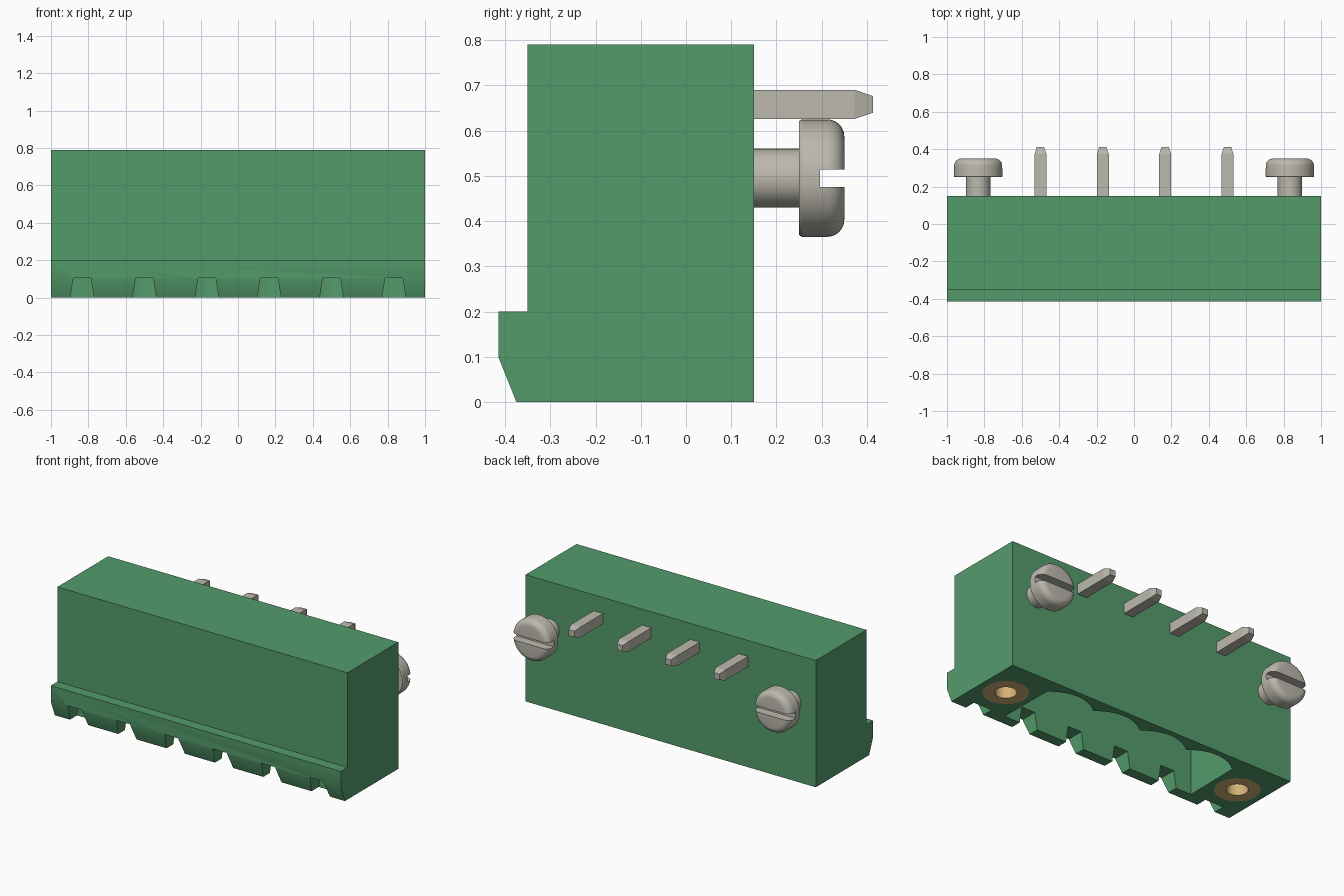
import bpy, bmesh, math
from mathutils import Matrix

default = bpy.data.objects.get("Cube")
if default:
    bpy.data.objects.remove(default, do_unlink=True)


def material(name, rgb):
    m = bpy.data.materials.new(name)
    m.use_nodes = True
    m.diffuse_color = (*rgb, 1)
    m.node_tree.nodes["Principled BSDF"].inputs["Base Color"].default_value = (*rgb, 1)
    return m


GREEN = material("green plastic", (0.088, 0.33, 0.148))
STEEL = material("tinned metal", (0.50, 0.485, 0.42))
BRASS = material("brass", (0.67, 0.45, 0.19))

PITCH = 1 / 3
POLES = [PITCH * (i - 1.5) for i in range(4)]
SCREW_X = 2.5 * PITCH
PLUG_Y = -0.107


def finish(name, bm, mat):
    bmesh.ops.remove_doubles(bm, verts=bm.verts, dist=1e-5)
    bmesh.ops.recalc_face_normals(bm, faces=bm.faces)
    me = bpy.data.meshes.new(name)
    bm.to_mesh(me)
    bm.free()
    me.materials.append(mat)
    ob = bpy.data.objects.new(name, me)
    bpy.context.collection.objects.link(ob)
    return ob


def prism(name, points, place, start, end, mat):
    """Extrude a 2D outline; place(u, v, w) maps it into the model."""
    bm = bmesh.new()
    a, b = ([bm.verts.new(place(u, v, w)) for u, v in points] for w in (start, end))
    bm.faces.new(a)
    bm.faces.new(b)
    n = len(points)
    for i in range(n):
        j = (i + 1) % n
        bm.faces.new((a[i], a[j], b[j], b[i]))
    return finish(name, bm, mat)


def lathe(name, profile, matrix, mat, closed=False):
    """Turn a (radius, height) profile around the local z axis."""
    bm = bmesh.new()
    vs = [bm.verts.new((r, 0, h)) for r, h in profile]
    pairs = list(zip(vs, vs[1:])) + ([(vs[-1], vs[0])] if closed else [])
    es = [bm.edges.new(p) for p in pairs]
    bmesh.ops.spin(bm, geom=vs + es, cent=(0, 0, 0), axis=(0, 0, 1),
                   angle=math.tau, steps=40, use_duplicate=False)
    bmesh.ops.transform(bm, matrix=matrix, verts=bm.verts)
    return finish(name, bm, mat)


def cut(ob, cutters):
    for c in cutters:
        mod = ob.modifiers.new("cut", "BOOLEAN")
        mod.operation, mod.solver, mod.object = "DIFFERENCE", "EXACT", c
    dg = bpy.context.evaluated_depsgraph_get()
    me = bpy.data.meshes.new_from_object(ob.evaluated_get(dg))
    ob.modifiers.clear()
    ob.data = me
    for c in cutters:
        bpy.data.objects.remove(c, do_unlink=True)


def smooth(ob):
    bpy.ops.object.select_all(action="DESELECT")
    ob.select_set(True)
    bpy.context.view_layer.objects.active = ob
    bpy.ops.object.shade_smooth_by_angle(angle=math.radians(30))


def along_x(u, v, w):
    return (w, u, v)


def along_y(u, v, w):
    return (u, w, v)


def along_z(u, v, w):
    return (u, v, w)


# Housing with a front lip
housing = prism("housing", [(0.15, 0), (0.15, 0.79), (-0.35, 0.79), (-0.35, 0.2),
                            (-0.415, 0.2), (-0.415, 0.1), (-0.375, 0)],
                along_x, -1, 1, GREEN)

# Plug cavity, scalloped along its back wall
outline = [(-0.67, -0.31)]
for pole in POLES:
    for k in range(10):
        t = -1 + k / 5
        outline.append((pole + t * PITCH / 2, 0.05 + 0.065 * (1 - t * t)))
outline += [(2 * PITCH, 0.05), (0.67, -0.31)]
cutters = [prism("cavity_cutter", outline, along_z, -0.1, 0.56, GREEN)]

# Keying notches in the front lip
for x in POLES + [-SCREW_X, SCREW_X]:
    cutters.append(prism("notch_cutter",
                         [(x - 0.066, -0.02), (x + 0.066, -0.02),
                          (x + 0.047, 0.105), (x - 0.047, 0.105)],
                         along_y, -0.5, -0.305, GREEN))

# Bores for the threaded inserts
for x in (-SCREW_X, SCREW_X):
    cutters.append(lathe("bore_cutter", [(0, -0.1), (0.128, -0.1), (0.128, 0.45), (0, 0.45)],
                         Matrix.Translation((x, PLUG_Y, 0)), GREEN))
cut(housing, cutters)
smooth(housing)

# Threaded inserts and slotted mounting screws
arc = [(0.092 + 0.038 * math.cos(a), 0.312 + 0.038 * math.sin(a))
       for a in (math.pi / 2 * k / 6 for k in range(7))]
for side, x in (("right", -SCREW_X), ("left", SCREW_X)):
    insert = lathe(side + "_insert", [(0.061, 0), (0.128, 0), (0.128, 0.45), (0.061, 0.45)],
                   Matrix.Translation((x, PLUG_Y, 0)), BRASS, closed=True)
    smooth(insert)
    turn = Matrix.Translation((x, 0, 0.495)) @ Matrix.Rotation(-math.pi / 2, 4, "X")
    screw = lathe(side + "_screw", [(0, 0.13), (0.065, 0.13), (0.065, 0.25), (0.126, 0.25),
                                    (0.13, 0.256)] + arc + [(0, 0.35)], turn, STEEL)
    slot = prism("slot_cutter", [(0.296, 0.475), (0.4, 0.475), (0.4, 0.514), (0.296, 0.514)],
                 along_x, x - 0.2, x + 0.2, STEEL)
    cut(screw, [slot])
    smooth(screw)


def pin(name, base, tip, axis, length, taper):
    """Square pin with a tapered tip."""
    bm = bmesh.new()
    bmesh.ops.create_cube(bm, size=1)
    end = [f for f in bm.faces if f.normal.z > 0.5]
    bmesh.ops.scale(bm, vec=(0.064, 0.064, length - taper), verts=bm.verts)
    bmesh.ops.translate(bm, vec=(0, 0, (length - taper) / 2), verts=bm.verts)
    new = bmesh.ops.extrude_face_region(bm, geom=end)["geom"]
    bmesh.ops.delete(bm, geom=end, context="FACES_ONLY")
    vs = [g for g in new if isinstance(g, bmesh.types.BMVert)]
    bmesh.ops.translate(bm, vec=(0, 0, taper), verts=vs)
    bmesh.ops.scale(bm, vec=(tip[0], tip[1], 1), verts=vs)
    bmesh.ops.transform(bm, matrix=Matrix.Translation(base) @ axis, verts=bm.verts)
    return finish(name, bm, STEEL)


# Solder pins out of the back and contact pins inside the cavity
BACK = Matrix.Rotation(-math.pi / 2, 4, "X")
DOWN = Matrix.Rotation(math.pi, 4, "X")
for i, x in enumerate(POLES, 1):
    pin(f"solder_pin_{i}", (x, 0.13, 0.658), (0.6, 0.58), BACK, 0.283, 0.04)
    pin(f"contact_pin_{i}", (x, PLUG_Y, 0.6), (0.6, 0.6), DOWN, 0.42, 0.04)
